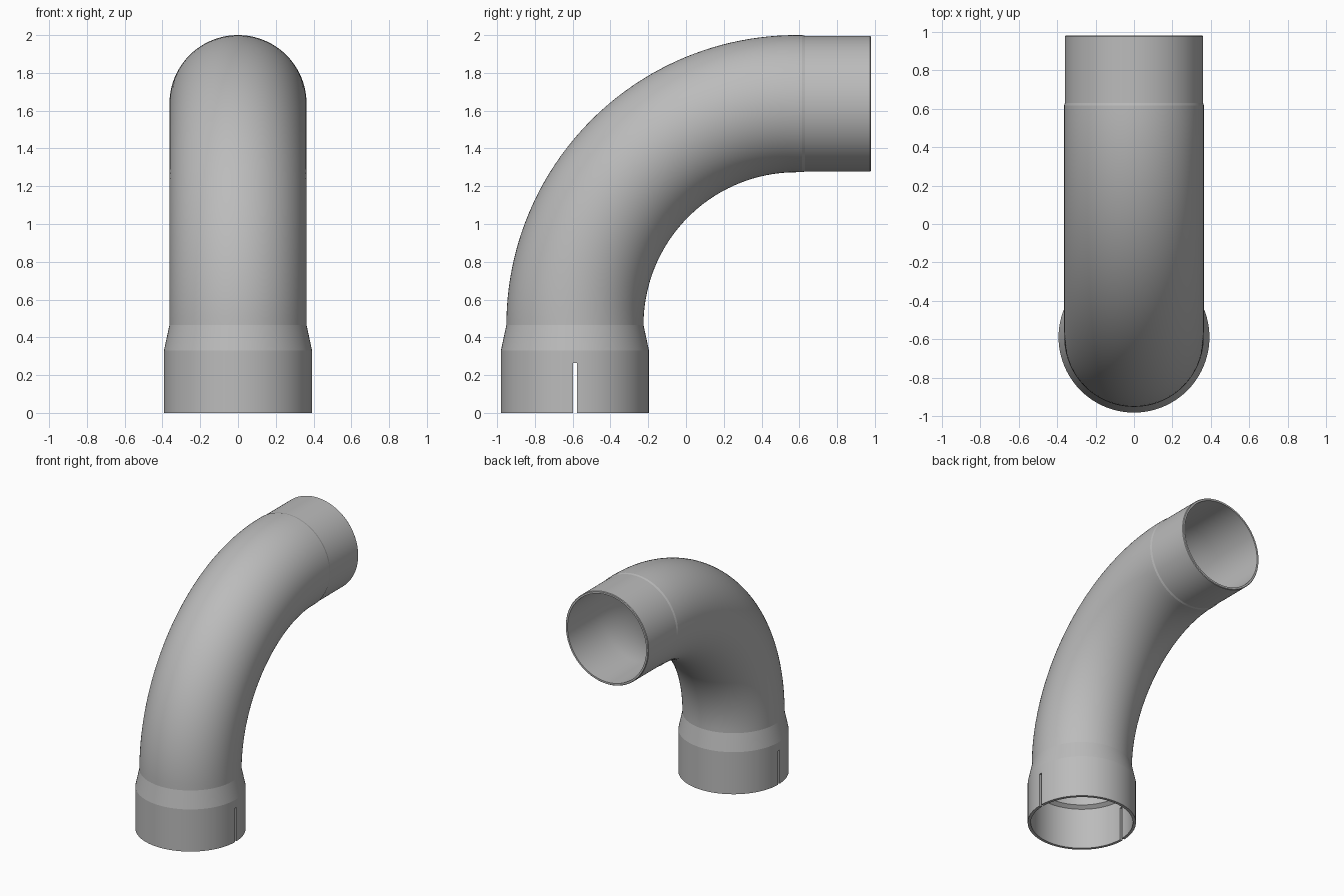
import bpy, bmesh
from math import sin, cos, pi, radians
from mathutils import Vector

cube = bpy.data.objects.get("Cube")
if cube:
    bpy.data.objects.remove(cube, do_unlink=True)

SIDES = 96
AXIS_Y = -0.588      # vertical axis of the socket
BEND_Z = 0.465       # height where the bend begins
BEND_R = 1.172       # centreline radius of the bend
PIPE_R, BORE_R, END_R = 0.363, 0.341, 0.359

steel = bpy.data.materials.new("grey steel")
steel.use_nodes = True
GREY = (0.5, 0.5, 0.5, 1)
steel.diffuse_color = GREY
steel.node_tree.nodes["Principled BSDF"].inputs["Base Color"].default_value = GREY


def sweep(name, stations, closed):
    """Skin circles given as (y, z, tilt, radius); closed joins last to first."""
    bm = bmesh.new()
    rings = []
    for y, z, tilt, r in stations:
        normal = Vector((0, -cos(tilt), sin(tilt)))
        centre = Vector((0, y, z))
        angles = [2 * pi * i / SIDES for i in range(SIDES)]
        rings.append([bm.verts.new(centre + r * (Vector((cos(a), 0, 0)) + normal * sin(a)))
                      for a in angles])
    pairs = list(zip(rings, rings[1:]))
    if closed:
        pairs.append((rings[-1], rings[0]))
    for a, b in pairs:
        for i in range(SIDES):
            j = (i + 1) % SIDES
            bm.faces.new((a[i], a[j], b[j], b[i]))
    bmesh.ops.recalc_face_normals(bm, faces=bm.faces)
    mesh = bpy.data.meshes.new(name)
    bm.to_mesh(mesh)
    bm.free()
    mesh.materials.append(steel)
    obj = bpy.data.objects.new(name, mesh)
    bpy.context.collection.objects.link(obj)
    return obj


def smooth(obj, degrees):
    bpy.ops.object.select_all(action='DESELECT')
    obj.select_set(True)
    bpy.context.view_layer.objects.active = obj
    bpy.ops.object.shade_smooth_by_angle(angle=radians(degrees))


# Flared socket: outside wall, taper, then bore with an inner stop ledge
profile = [(0.392, 0), (0.392, 0.33), (PIPE_R, BEND_Z), (BORE_R, BEND_Z),
           (BORE_R, 0.345), (0.37, 0.325), (0.37, 0)]
socket = sweep("socket", [(AXIS_Y, z, 0, r) for r, z in profile], True)

# Clamp slits through both sides of the socket
bpy.ops.mesh.primitive_cube_add(size=1, location=(0, AXIS_Y, 0.115))
cutter = bpy.context.object
cutter.name = "slit_cutter"
cutter.scale = (1, 0.022, 0.3)
cutter.hide_render = True
cut = socket.modifiers.new("slits", 'BOOLEAN')
cut.operation = 'DIFFERENCE'
cut.solver = 'EXACT'
cut.object = cutter
bpy.context.view_layer.objects.active = socket
bpy.ops.object.modifier_apply(modifier=cut.name)
bpy.data.objects.remove(cutter, do_unlink=True)
smooth(socket, 8)


# Quarter bend with a slightly narrower straight spigot
def bend(radius, steps=48):
    return [(AXIS_Y + BEND_R * (1 - cos(t)), BEND_Z + BEND_R * sin(t), t, radius)
            for t in (pi / 2 * i / steps for i in range(steps + 1))]


top_z = BEND_Z + BEND_R
spigot = [(y, top_z, pi / 2, r) for y, r in
          [(0.615, PIPE_R), (0.63, END_R), (0.975, END_R), (0.98, END_R - 0.004), (0.98, BORE_R)]]
pipe = sweep("bent_pipe", bend(PIPE_R) + spigot + bend(BORE_R)[::-1], False)
smooth(pipe, 12)
